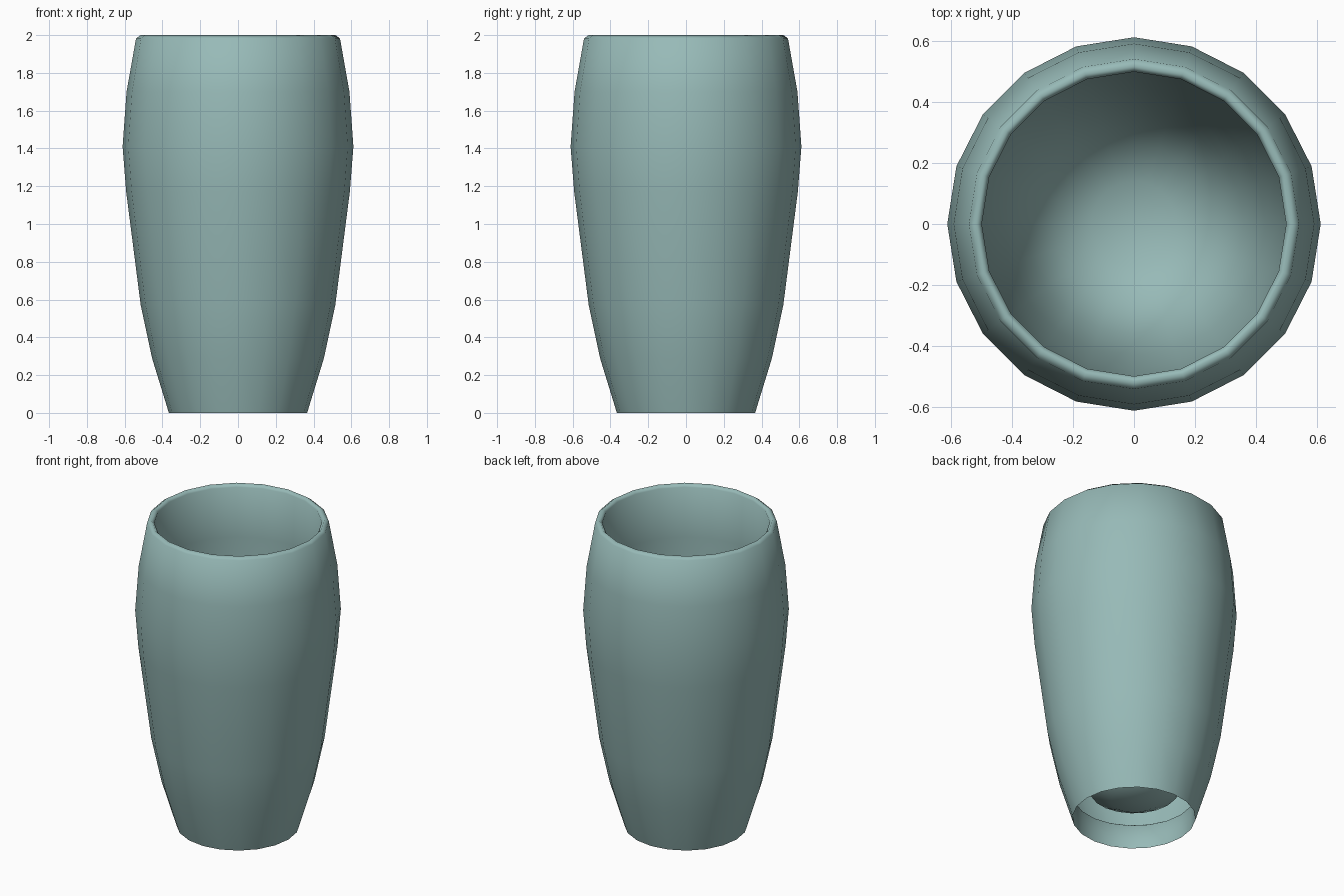
import bpy, bmesh, math

if "Cube" in bpy.data.objects:
    bpy.data.objects.remove(bpy.data.objects["Cube"])

SIDES = 20

mat = bpy.data.materials.new("grey_teal")
mat.diffuse_color = (0.31, 0.49, 0.475, 1)
mat.use_nodes = True
mat.node_tree.nodes["Principled BSDF"].inputs["Base Color"].default_value = mat.diffuse_color

# Profile (radius, height): inner bowl, inner wall, rim, outer wall, foot, foot lip
profile = [
    (0, 0.10), (0.14, 0.117), (0.26, 0.18), (0.36, 0.33),
    (0.43, 0.60), (0.475, 0.95), (0.498, 1.30), (0.505, 1.65), (0.498, 1.98),
    (0.516, 2.0), (0.54, 1.982),
    (0.59, 1.70), (0.611, 1.41), (0.592, 1.17), (0.515, 0.57), (0.455, 0.29),
    (0.366, 0), (0.362, 0.155), (0.385, 0.17),
]

# Vase: the profile turned around z
bm = bmesh.new()
verts = [bm.verts.new((r, 0, z)) for r, z in profile]
edges = [bm.edges.new(pair) for pair in zip(verts, verts[1:])]
bmesh.ops.spin(bm, geom=verts + edges, cent=(0, 0, 0), axis=(0, 0, 1),
               angle=math.tau, steps=SIDES, use_duplicate=False)
bmesh.ops.remove_doubles(bm, verts=bm.verts, dist=0.0005)
bmesh.ops.recalc_face_normals(bm, faces=bm.faces)

mesh = bpy.data.meshes.new("vase")
bm.to_mesh(mesh)
bm.free()
mesh.materials.append(mat)
vase = bpy.data.objects.new("vase", mesh)
bpy.context.collection.objects.link(vase)

# Smooth walls and rim, sharp foot edge
bpy.context.view_layer.objects.active = vase
vase.select_set(True)
bpy.ops.object.shade_smooth_by_angle(angle=math.radians(110))
